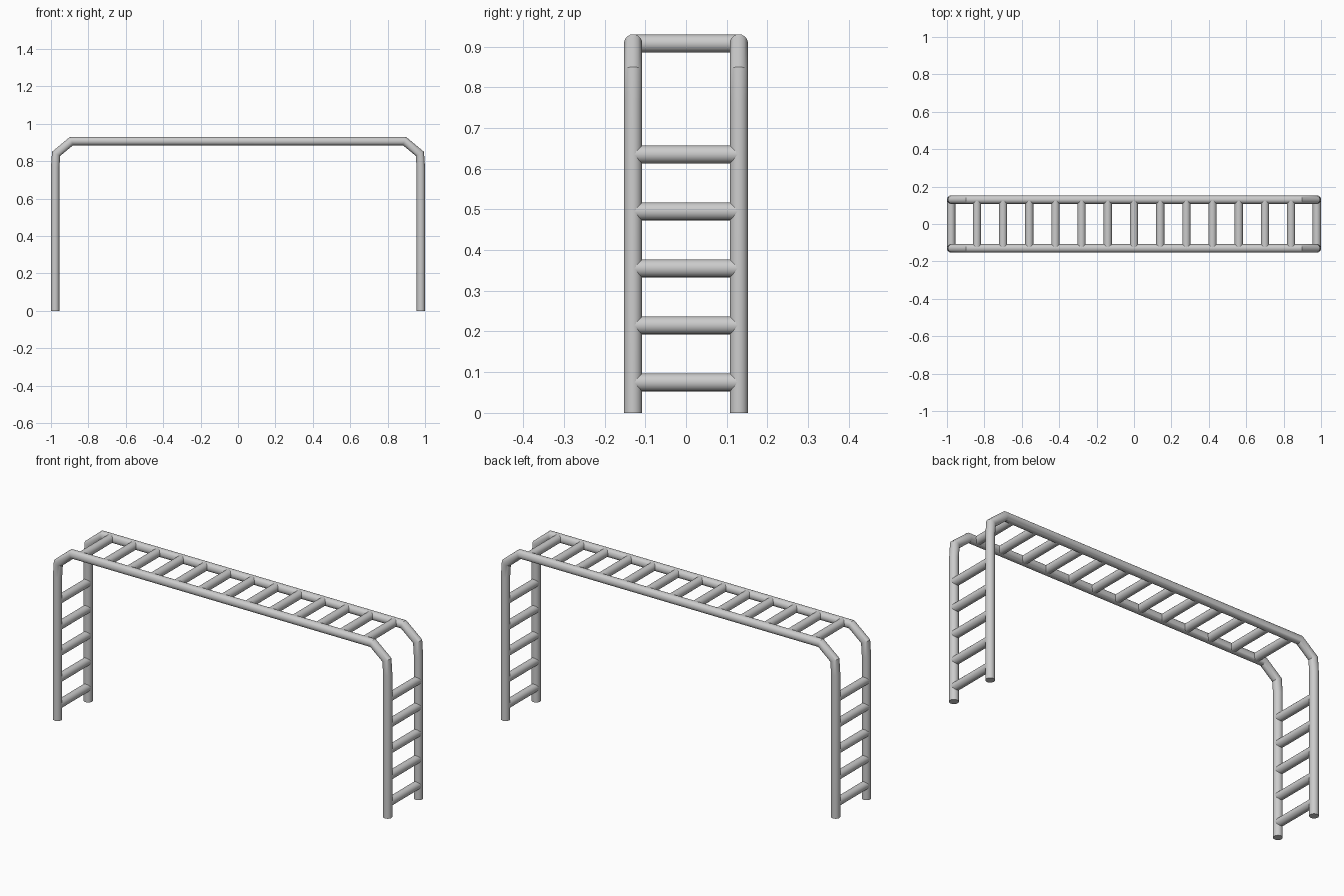
import bpy, bmesh, math
from mathutils import Vector

if "Cube" in bpy.data.objects:
    bpy.data.objects.remove(bpy.data.objects["Cube"])

R = 0.0225      # tube radius
Y = 0.13        # rail offset from the centre line
TOP = 0.9075    # height of the overhead rails
SIDES = 20


def tube(name, path, r=R):
    """Sweep a round section along a path with mitred corners, ends capped."""
    pts = [Vector(p) for p in path]
    dirs = [(b - a).normalized() for a, b in zip(pts, pts[1:])]
    side = Vector((0, 1, 0)) if abs(dirs[0].y) < 0.5 else Vector((1, 0, 0))
    bm = bmesh.new()
    rings = []
    for i, p in enumerate(pts):
        d0, d1 = dirs[max(i - 1, 0)], dirs[min(i, len(dirs) - 1)]
        t = (d0 + d1).normalized()
        up = t.cross(side) / t.dot(d0)      # widen the section at the mitre
        angles = [math.tau * k / SIDES for k in range(SIDES)]
        rings.append([bm.verts.new(p + r * (math.cos(a) * side + math.sin(a) * up))
                      for a in angles])
    for a, b in zip(rings, rings[1:]):
        for k in range(SIDES):
            n = (k + 1) % SIDES
            bm.faces.new((a[k], a[n], b[n], b[k]))
    bm.faces.new(rings[0])
    bm.faces.new(rings[-1])
    bmesh.ops.recalc_face_normals(bm, faces=bm.faces)
    mesh = bpy.data.meshes.new(name)
    bm.to_mesh(mesh)
    bm.free()
    ob = bpy.data.objects.new(name, mesh)
    bpy.context.collection.objects.link(ob)
    bpy.ops.object.select_all(action='DESELECT')
    ob.select_set(True)
    bpy.context.view_layer.objects.active = ob
    bpy.ops.object.shade_smooth_by_angle(angle=math.radians(25))
    return ob


def rung(name, x, z):
    return tube(name, [(x, -Y, z), (x, Y, z)], 0.022)


# Side frames: post, bent corner, overhead rail, bent corner, post
half = [(0.9775, 0), (0.9775, 0.765), (0.9725, 0.839), (0.89, TOP)]
profile = [(-x, z) for x, z in half] + half[::-1]
for label, y in (("front", -Y), ("back", Y)):
    tube(f"{label}_side_frame", [(x, y, z) for x, z in profile])

# Overhead rungs
for i in range(13):
    rung(f"overhead_rung_{i + 1}", (i - 6) * 0.14, TOP)

# Ladder rungs at both ends
for label, s in (("left", -1), ("right", 1)):
    for i in range(5):
        rung(f"{label}_ladder_rung_{i + 1}", s * 0.9775, 0.075 + i * 0.14)
